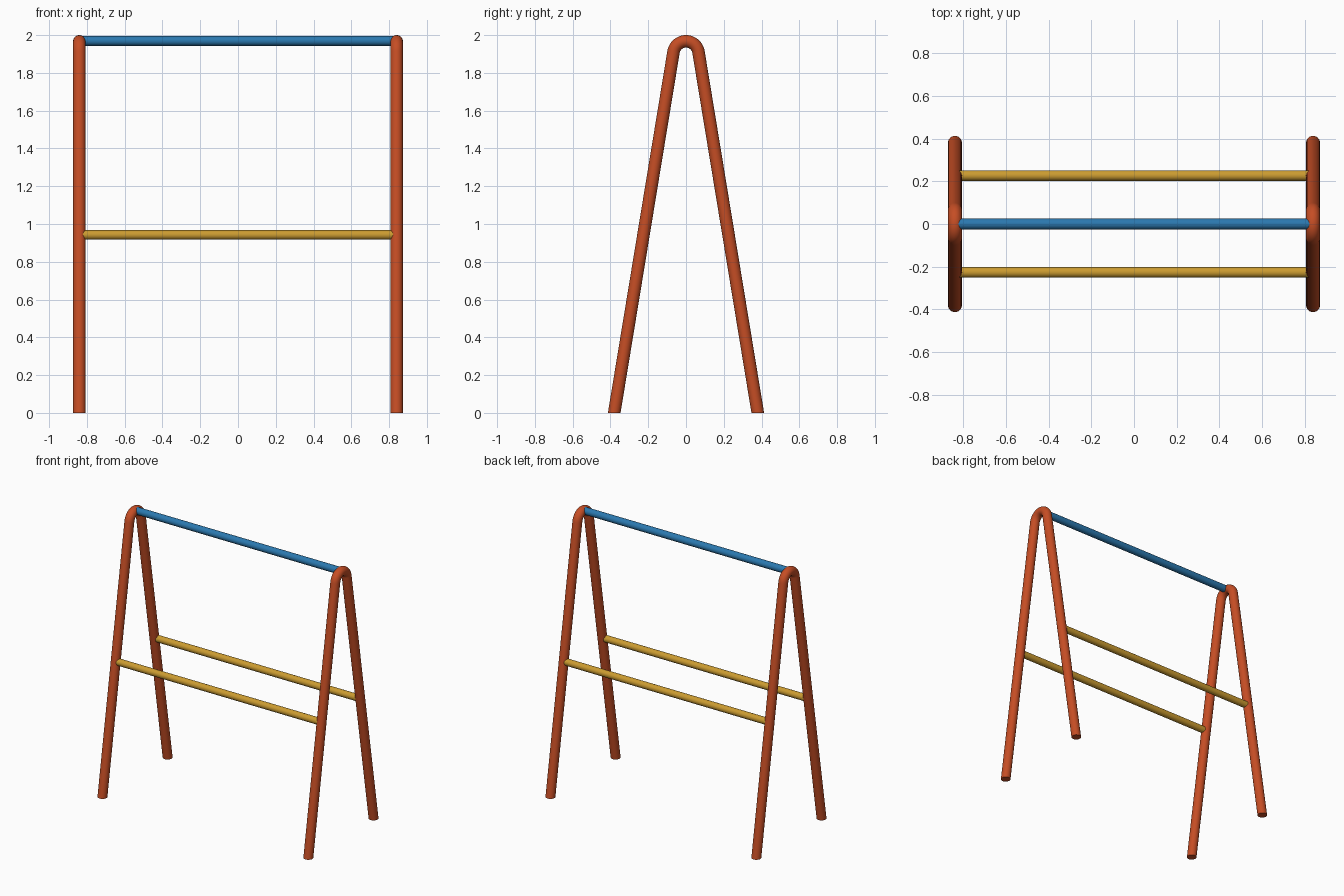
import bpy, bmesh, math
from mathutils import Vector

if "Cube" in bpy.data.objects:
    bpy.data.objects.remove(bpy.data.objects["Cube"])

SIDES = 32
TUBE_R = 0.033          # A-frame tube radius
BEND_R = 0.067          # centreline radius of the top bend
FOOT_Y = 0.38           # leg centre at the ground
FRAME_X = 0.84
LEAN = math.radians(9.33)
BEND_Z = 2.0 - TUBE_R - BEND_R


def material(name, rgb):
    m = bpy.data.materials.new(name)
    m.diffuse_color = (*rgb, 1)
    m.use_nodes = True
    m.node_tree.nodes["Principled BSDF"].inputs["Base Color"].default_value = m.diffuse_color
    return m


red = material("red orange", (0.56, 0.075, 0.018))
blue = material("blue", (0.024, 0.19, 0.43))
yellow = material("yellow", (0.60, 0.33, 0.03))


def finish(bm, name, mat):
    bmesh.ops.recalc_face_normals(bm, faces=bm.faces)
    me = bpy.data.meshes.new(name)
    bm.to_mesh(me)
    bm.free()
    ob = bpy.data.objects.new(name, me)
    bpy.context.collection.objects.link(ob)
    me.materials.append(mat)
    bpy.ops.object.select_all(action='DESELECT')
    ob.select_set(True)
    bpy.context.view_layer.objects.active = ob
    bpy.ops.object.shade_smooth_by_angle(angle=math.radians(40))
    return ob


def sweep(stations, radius, name, mat):
    """Join rings: each station is (centre, ring axis u, ring axis v)."""
    bm = bmesh.new()
    rings = []
    for c, u, v in stations:
        rings.append([bm.verts.new(c + radius * (u * math.cos(t) + v * math.sin(t)))
                      for t in (2 * math.pi * i / SIDES for i in range(SIDES))])
    for a, b in zip(rings, rings[1:]):
        for i in range(SIDES):
            j = (i + 1) % SIDES
            bm.faces.new((a[i], a[j], b[j], b[i]))
    bm.faces.new(rings[0])
    bm.faces.new(rings[-1])
    return finish(bm, name, mat)


def a_frame(x, name):
    ux = Vector((1, 0, 0))
    st = []
    # right foot is cut level with the ground
    st.append((Vector((x, FOOT_Y, 0)), ux, Vector((0, 1 / math.cos(LEAN), 0))))
    # rounded bend at the top
    steps = 24
    for i in range(steps + 1):
        t = LEAN + (math.pi - 2 * LEAN) * i / steps
        n = Vector((0, math.cos(t), math.sin(t)))
        st.append((Vector((x, 0, BEND_Z)) + n * BEND_R, ux, n))
    # left foot
    st.append((Vector((x, -FOOT_Y, 0)), ux, Vector((0, -1 / math.cos(LEAN), 0))))
    return sweep(st, TUBE_R, name, red)


def bar(y, z, radius, name, mat):
    uy, uz = Vector((0, 1, 0)), Vector((0, 0, 1))
    return sweep([(Vector((s * FRAME_X, y, z)), uy, uz) for s in (-1, 1)],
                 radius, name, mat)


# two bent A-frames
a_frame(-FRAME_X, "left_frame")
a_frame(FRAME_X, "right_frame")

# top rail and the two middle rails
bar(0, 1.969, 0.026, "top_rail", blue)
bar(-0.227, 0.942, 0.025, "front_rail", yellow)
bar(0.227, 0.942, 0.025, "back_rail", yellow)
